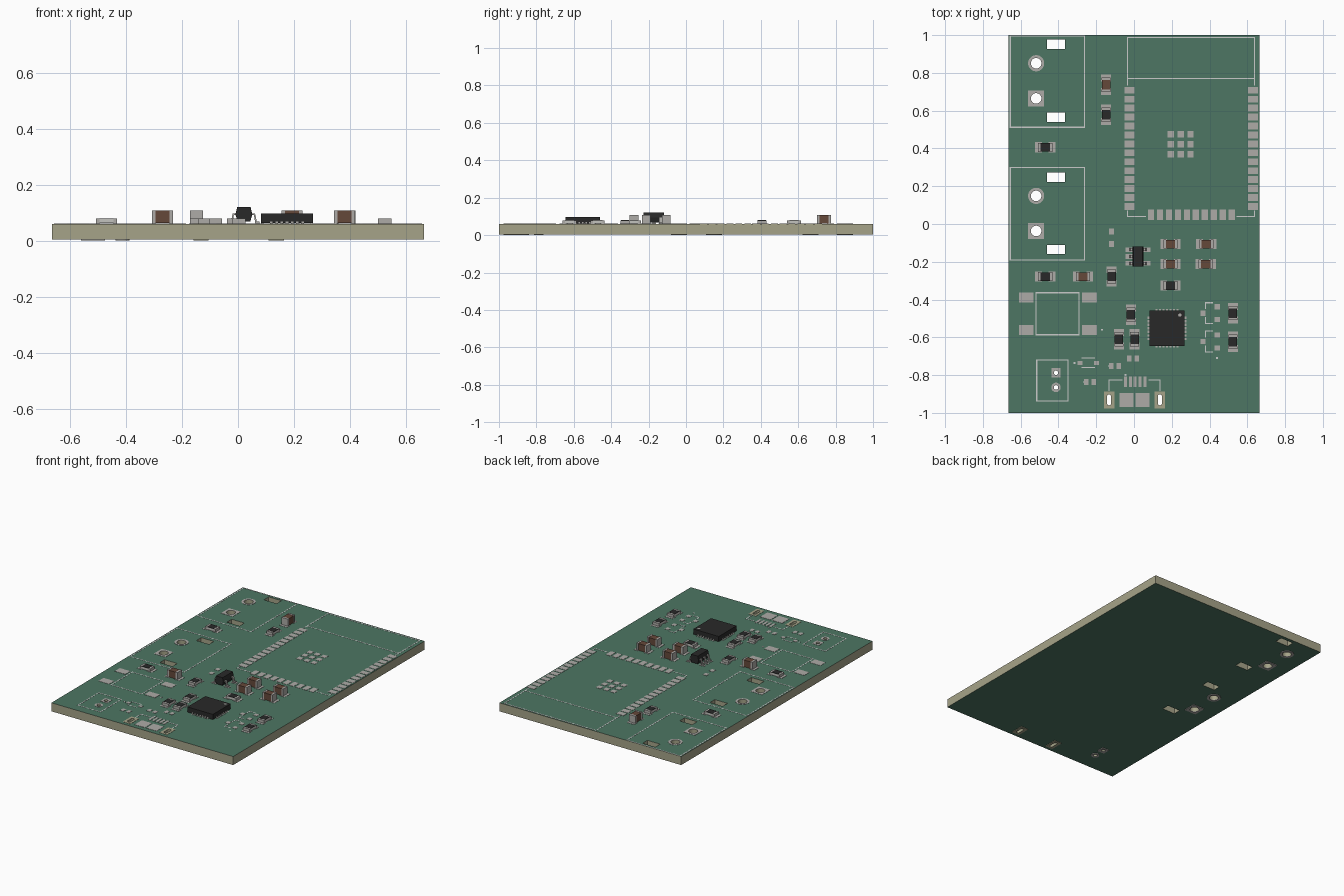
import bpy, bmesh, math

if "Cube" in bpy.data.objects:
    bpy.data.objects.remove(bpy.data.objects["Cube"])

TOP, BOT = 0.06, 0.004      # board faces
PAD = TOP + 0.0015          # top of the solder pads


def mat(name, r, g, b):
    m = bpy.data.materials.new(name)
    m.diffuse_color = (r, g, b, 1)
    m.use_nodes = True
    m.node_tree.nodes["Principled BSDF"].inputs["Base Color"].default_value = m.diffuse_color
    return m


GREEN = mat("solder_mask", .075, .18, .125)
TAN = mat("fibreglass", .38, .37, .25)
METAL = mat("tinned_metal", .42, .41, .39)
SILK = mat("silkscreen", .55, .58, .55)
BLACK = mat("black_plastic", .022, .022, .022)
BROWN = mat("capacitor_brown", .13, .065, .042)
WHITE = mat("ceramic", .55, .55, .52)


def box(bm, x, y, w, d, z0, z1, m=0):
    v = [bm.verts.new((x + sx * w / 2, y + sy * d / 2, z)) for z in (z0, z1)
         for sx, sy in ((-1, -1), (1, -1), (1, 1), (-1, 1))]
    quads = [(3, 2, 1, 0), (4, 5, 6, 7)] + [(i, (i + 1) % 4, (i + 1) % 4 + 4, i + 4) for i in range(4)]
    for q in quads:
        bm.faces.new([v[i] for i in q]).material_index = m


def prism(bm, profile, y, width, m=0):
    """Extrude an x-z profile along y."""
    f = bm.faces.new([bm.verts.new((x, y - width / 2, z)) for x, z in profile])
    f.material_index = m
    r = bmesh.ops.extrude_face_region(bm, geom=[f])
    for e in r["geom"]:
        if isinstance(e, bmesh.types.BMVert):
            e.co.y += width
        elif isinstance(e, bmesh.types.BMFace):
            e.material_index = m


def make_mesh(name, bm, mats):
    bmesh.ops.recalc_face_normals(bm, faces=bm.faces)
    me = bpy.data.meshes.new(name)
    bm.to_mesh(me)
    bm.free()
    for m in mats:
        me.materials.append(m)
    return me


def place(name, me, x=0, y=0, turned=False):
    ob = bpy.data.objects.new(name, me)
    ob.location = (x, y, 0)
    ob.rotation_euler.z = math.pi / 2 if turned else 0
    bpy.context.collection.objects.link(ob)
    return ob


def rect(x, y, w, h):
    return [(x - w / 2, y - h / 2), (x + w / 2, y - h / 2), (x + w / 2, y + h / 2), (x - w / 2, y + h / 2)]


def circle(x, y, r, n=24, stretch=0):
    """Circle, or an upright slot when stretched."""
    return [(x + r * math.cos(a), y + r * math.sin(a) + math.copysign(stretch, math.sin(a)))
            for a in (2 * math.pi * (i + .5) / n for i in range(n))]


def plate(name, loops, z0, z1, face_mat, side_mat):
    """Flat plate from outlines; inner loops become holes."""
    cu = bpy.data.curves.new(name, 'CURVE')
    cu.dimensions, cu.fill_mode, cu.extrude = '2D', 'BOTH', (z1 - z0) / 2
    for loop in loops:
        s = cu.splines.new('POLY')
        s.points.add(len(loop) - 1)
        for p, (x, y) in zip(s.points, loop):
            p.co = (x, y, 0, 1)
        s.use_cyclic_u = True
    tmp = place(name, cu)
    bpy.context.view_layer.update()
    src = bpy.data.meshes.new_from_object(tmp.evaluated_get(bpy.context.evaluated_depsgraph_get()))
    bpy.data.objects.remove(tmp)
    bm = bmesh.new()
    bm.from_mesh(src)
    bmesh.ops.remove_doubles(bm, verts=bm.verts, dist=1e-5)
    bmesh.ops.translate(bm, verts=bm.verts, vec=(0, 0, (z0 + z1) / 2))
    bmesh.ops.recalc_face_normals(bm, faces=bm.faces)
    for f in bm.faces:
        f.smooth = False
        f.material_index = 0 if abs(f.normal.z) > .5 else 1
    return place(name, make_mesh(name, bm, [face_mat, side_mat]))


# Board with its drilled holes and slots
holes, rings = [], []
for y in (.665, -.037):                                   # two terminal blocks
    holes += [circle(-.518, y, .028), circle(-.518, y + .186, .028)]
    rings += [rect(-.518, y, .085, .085), circle(-.518, y + .186, .043)]
holes += [circle(-.413, -.788, .012, 16), circle(-.413, -.865, .012, 16)]
rings += [rect(-.413, -.788, .05, .05), circle(-.413, -.865, .025)]
usb_slots = [circle(x, -.931, .011, 16, .018) for x in (-.132, .137)]
big_slots = [rect(-.413, y, .093, .05) for y in (.952, .565, .247, -.135)]
plate("board", [rect(0, 0, 1.33, 2)] + holes + usb_slots + big_slots, BOT, TOP, GREEN, TAN)
usb_rings = [rect(x, -.931, .055, .09) for x in (-.132, .137)]
for side, z0, z1 in (("top", TOP, PAD), ("bottom", 0.001, BOT)):
    plate("hole_pads_" + side, rings + holes, z0 if side == "top" else 0, z1, METAL, METAL)
    plate("connector_slot_pads_" + side, usb_rings + usb_slots, z0, z1, TAN, TAN)

# Surface pads
bm = bmesh.new()


def pad(x, y, w, h):
    box(bm, x, y, w, h, TOP - .001, PAD)


for i in range(14):                                       # radio module sides
    for x in (-.024, .63):
        pad(x, .708 - i * .0473, .054, .036)
for i in range(10):                                       # radio module bottom
    pad(.09 + i * .0476, .048, .034, .056)
for i in range(3):                                        # module ground grid
    for j in range(3):
        pad(.195 + i * .052, .475 - j * .053, .034, .034)
for x in (-.571, -.235):                                  # push switch
    for y in (-.39, -.56):
        pad(x, y, .078, .053)
for x in (-.04, .045):                                    # data connector
    pad(x, -.931, .075, .075)
for i in range(5):
    pad(-.045 + i * .0255, -.836, .016, .055)
for y in (-.472, -.622):                                  # transistor footprints
    for x, dy in ((.44, .034), (.44, -.034), (.365, 0)):
        pad(x, y + dy, .028, .028)
for y in (-.04, -.106):
    pad(-.119, y, .028, .03)
for x in (-.286, -.198):
    pad(x, -.735, .026, .022)
for x, y in ((-.233, -.836), (-.101, -.751), (-.005, -.711)):   # small diodes
    for s in (-1, 1):
        pad(x + s * .02, y, .024, .032)
place("surface_pads", make_mesh("surface_pads", bm, [METAL]))

# Printed outlines
bm = bmesh.new()


def path(*pts, w=.006):
    for (x0, y0), (x1, y1) in zip(pts, pts[1:]):
        box(bm, (x0 + x1) / 2, (y0 + y1) / 2, abs(x1 - x0) + w, abs(y1 - y0) + w, TOP - .001, TOP + .0008)


def frame(x0, y0, x1, y1):
    path((x0, y0), (x1, y0), (x1, y1), (x0, y1), (x0, y0))


frame(-.655, .512, -.263, .995)
frame(-.655, -.19, -.263, .30)
frame(-.518, -.586, -.292, -.364)
frame(-.515, -.937, -.35, -.72)
frame(-.034, .77, .637, .988)
path((-.034, .77), (-.034, .735))
path((.637, .77), (.637, .735))
path((-.034, .068), (-.034, .04), (.06, .04))
path((.637, .068), (.637, .04), (.545, .04))
path((-.132, -.88), (-.132, -.825), (-.065, -.825))
path((.137, -.88), (.137, -.825), (.08, -.825))
for y in (-.472, -.622):
    for s in (-1, 1):
        path((.415, y + s * .055), (.378, y + s * .055), (.378, y + s * .024))
for y in (-.71, -.76):
    path((-.275, y), (-.21, y))
for x, y in ((-.315, -.735), (-.262, -.836), (-.13, -.751), (-.045, -.8), (.44, -.71), (-.17, -.56)):
    box(bm, x, y, .01, .01, TOP - .001, TOP + .0008)      # orientation dots
place("printed_outlines", make_mesh("printed_outlines", bm, [SILK]))


# Resistors and capacitors: shared meshes, placed many times
def chip(name, w, height, body, film):
    b = bmesh.new()
    z = PAD + height
    for s in (-1, 1):
        box(b, s * .036, 0, .036, .054, TOP - .001, PAD, 0)
        box(b, s * .031, 0, .013, w, PAD, z, 0)
    box(b, 0, 0, .05, w - .002, PAD + .001, z - .0015, 1)
    if film:
        box(b, 0, 0, .049, w - .002, z - .0015, z + .0005, 2)
    return make_mesh(name, b, [METAL, body, BLACK])


resistor = chip("resistor", .047, .018, WHITE, True)
capacitor = chip("capacitor", .047, .047, BROWN, False)
flat_r = [(-.47, .406), (-.47, -.278), (.193, -.326)]
upright_r = [(-.119, -.278), (-.148, .578), (-.016, -.48), (-.08, -.61), (.003, -.61), (.524, -.472), (.524, -.623)]
flat_c = [(-.27, -.278), (.193, -.106), (.193, -.212), (.383, -.106), (.38, -.212)]
for label, me, spots, turned in (("resistor", resistor, flat_r, False), ("resistor", resistor, upright_r, True),
                                 ("capacitor", capacitor, flat_c, False),
                                 ("capacitor", capacitor, [(-.148, .737)], True)):
    for x, y in spots:
        place(label, me, x, y, turned)

# Regulator: bevelled body with five bent leads
bm = bmesh.new()
prism(bm, [(-.023, .068), (.023, .068), (.03, .094), (.024, .12), (-.024, .12), (-.03, .094)], 0, .108)
for s, ys in ((-1, (-.036, 0, .036)), (1, (-.036, .036))):
    lead = [(.025, .097), (.04, .097), (.046, .068), (.056, .068), (.056, PAD), (.041, PAD), (.036, .091), (.025, .091)]
    for y in ys:
        prism(bm, [(s * x, z) for x, z in lead], y, .016, 1)
        box(bm, s * .047, y, .038, .024, TOP - .001, PAD, 1)
place("regulator", make_mesh("regulator", bm, [BLACK, METAL]), .021, -.172)

# Square flat chip with contacts around the edge
bm = bmesh.new()
box(bm, 0, 0, .186, .186, PAD + .001, .097)
for i in range(7):
    o = (i - 3) * .0186
    for s in (-1, 1):
        box(bm, s * .092, o, .022, .011, TOP - .001, PAD, 1)
        box(bm, o, s * .092, .011, .022, TOP - .001, PAD, 1)
        box(bm, s * .0885, o, .01, .009, PAD, .069, 1)
        box(bm, o, s * .0885, .009, .01, PAD, .069, 1)
place("square_chip", make_mesh("square_chip", bm, [BLACK, METAL]), .175, -.552)
plate("chip_corner_mark", [circle(.243, -.482, .009, 16)], .0965, .0975, METAL, METAL)
